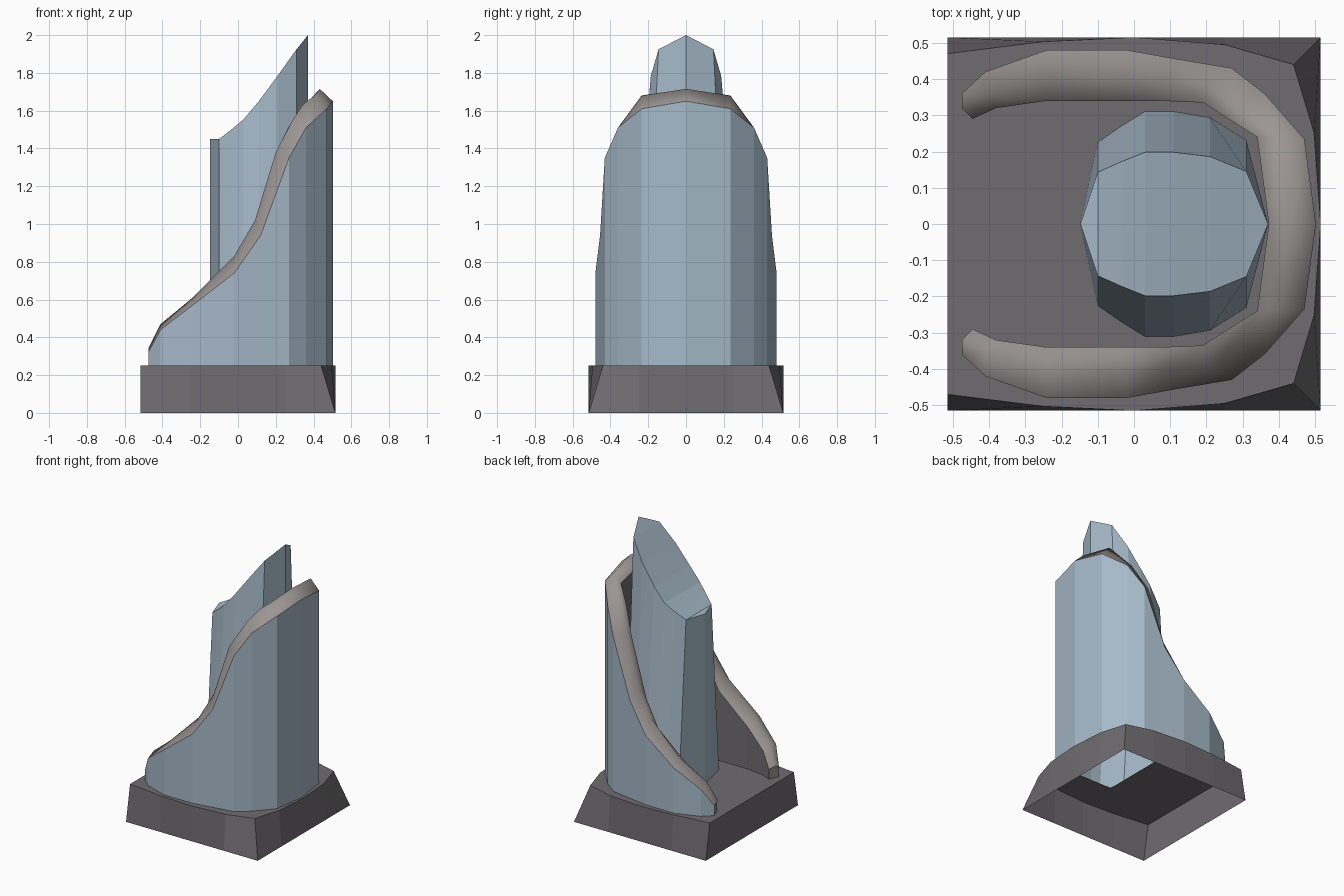
import bpy, bmesh

if "Cube" in bpy.data.objects:
    bpy.data.objects.remove(bpy.data.objects["Cube"])


def material(name, rgb):
    m = bpy.data.materials.new(name)
    m.diffuse_color = (*rgb, 1)
    m.use_nodes = True
    m.node_tree.nodes["Principled BSDF"].inputs["Base Color"].default_value = m.diffuse_color
    return m


blue = material("pale_blue", (0.38, 0.485, 0.575))
dark = material("dark_grey", (0.16, 0.15, 0.16))
stone = material("warm_grey", (0.33, 0.305, 0.295))


def loft(name, rings, mats, smooth=(), end_mat=None):
    """Skin half rings (y >= 0, running from -x to +x), then mirror across y."""
    used = list(dict.fromkeys(mats + ([end_mat] if end_mat else [])))
    bm = bmesh.new()
    vs = [[bm.verts.new(p) for p in r] for r in rings]
    for k, (a, b) in enumerate(zip(vs, vs[1:])):
        for i in range(len(a) - 1):
            f = bm.faces.new((a[i], b[i], b[i + 1], a[i + 1]))
            f.material_index = used.index(mats[k])
            f.smooth = k in smooth
    if end_mat:
        f = bm.faces.new([r[0] for r in reversed(vs)])
        f.material_index = used.index(end_mat)
    bmesh.ops.remove_doubles(bm, verts=bm.verts, dist=0.0005)
    me = bpy.data.meshes.new(name)
    bm.to_mesh(me)
    bm.free()
    for m in used:
        me.materials.append(m)
    ob = bpy.data.objects.new(name, me)
    bpy.context.collection.objects.link(ob)
    mod = ob.modifiers.new("mirror", 'MIRROR')
    mod.use_axis = (False, True, False)
    return ob


def flat(points, z):
    return [(p[0], p[1], z) for p in points]


# Base: hollow plinth, square below and bowed above, open under the tower
S = 0.515
foot = [(-S, 0), (-S, S), (-.25, S), (0, S), (.25, S), (S, S), (S, .25), (S, 0)]
deck = [(-S, 0), (-S, .47), (-.25, .503), (0, S), (.25, .495), (.44, .44), (.497, .25), (S, 0)]
hole = [(-.02, 0), (-.02, .15), (-.02, .26), (.08, .26), (.17, .26), (.25, .26), (.26, .12), (.26, 0)]
loft("base", [flat(foot, 0), flat(deck, .25), flat(hole, .25)], [dark, dark])

# Inner tower: narrows in depth towards a slanted, slightly curved roof
plan = [(-.148, 0, 0, 1.45), (-.1, .225, .143, 1.45), (-.035, .27, .172, 1.5),
        (.03, .31, .198, 1.555), (.11, .31, .198, 1.65), (.21, .293, .186, 1.785),
        (.31, .23, .145, 1.925), (.37, 0, 0, 2.0)]
loft("tower", [[(x, y, .25) for x, y, _, _ in plan],
               [(x, t, z) for x, _, t, z in plan],
               [(x, 0, z) for x, _, _, z in plan]], [blue, blue])

# Curved screen wall with a rounded coping that sweeps up to the back
outer = [(-.475, .36, .32), (-.41, .42, .44), (-.24, .48, .57), (-.02, .48, .74), (.12, .455, .94),
         (.27, .43, 1.35), (.36, .36, 1.51), (.47, .235, 1.61), (.502, 0, 1.65)]
ridge = [(-.475, .32, .34), (-.41, .355, .47), (-.24, .41, .61), (-.02, .41, .83), (.09, .40, 1.02),
         (.20, .385, 1.38), (.29, .32, 1.55), (.405, .235, 1.68), (.433, 0, 1.715)]
inner = [(-.445, .29, .32), (-.38, .32, .42), (-.24, .34, .55), (-.02, .34, .74), (.07, .34, .92),
         (.19, .335, 1.33), (.26, .29, 1.5), (.34, .24, 1.63), (.372, 0, 1.65)]
loft("screen_wall", [flat(outer, .25), outer, ridge, inner, flat(inner, .25)],
     [blue, stone, stone, dark], smooth=(1, 2), end_mat=stone)
